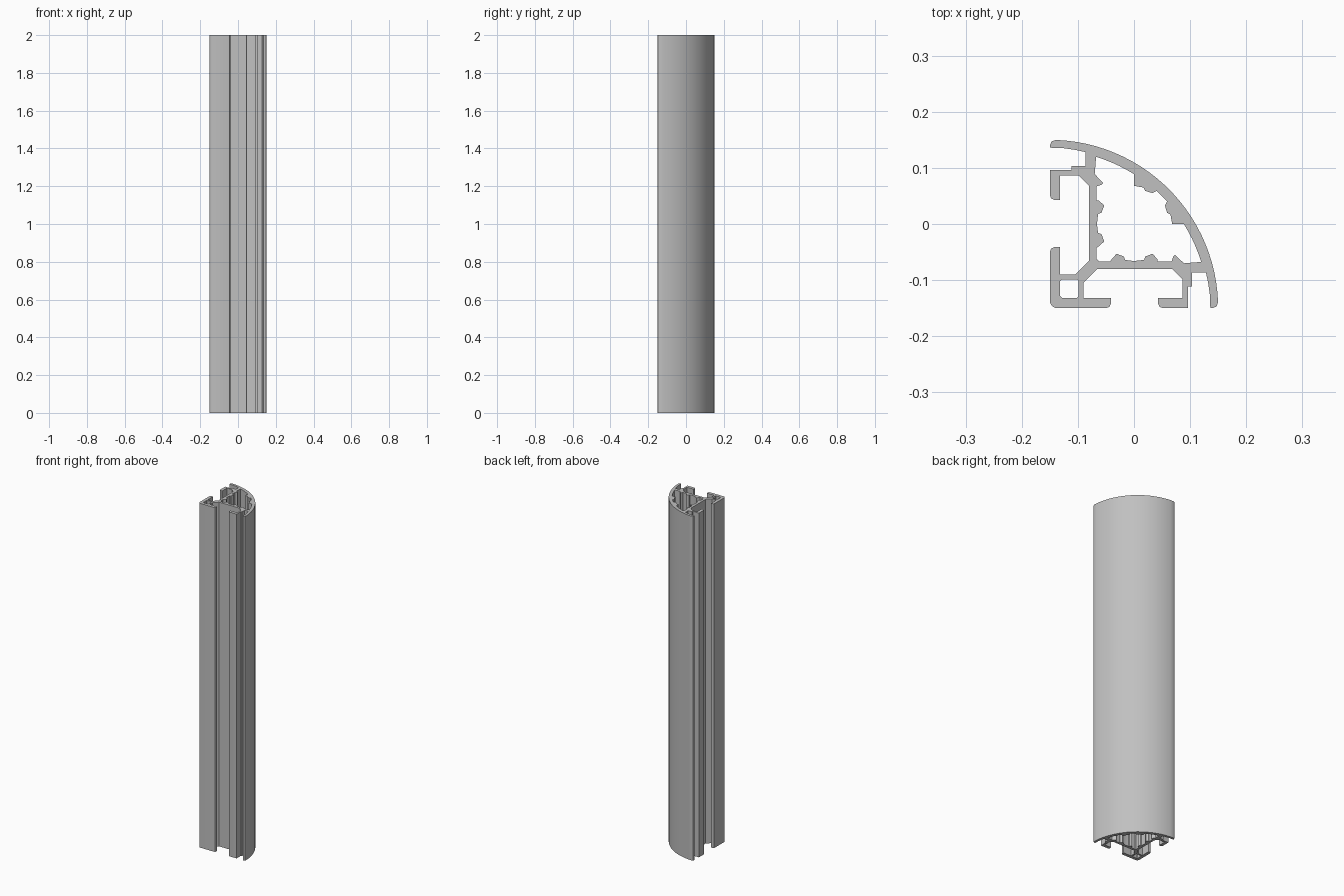
import bpy
import bmesh
import math
from mathutils import Vector

LENGTH = 2.0
UNIT = 0.001          # profile points are given in thousandths
CORNER = -150         # centre of the quarter-round outer wall
RADIUS = 300

default_cube = bpy.data.objects.get("Cube")
if default_cube:
    bpy.data.objects.remove(default_cube, do_unlink=True)


def arc(radius, start, end, steps):
    """Points on a circle around the square corner of the section."""
    points = []
    for i in range(steps + 1):
        angle = math.radians(start + (end - start) * i / steps)
        points.append((CORNER + radius * math.cos(angle),
                       CORNER + radius * math.sin(angle)))
    return points


def mirrored(half):
    """Close a half outline by reflecting it across the diagonal."""
    return half + [(y, x) for x, y in reversed(half)]


# Outer outline: curved wall, lip, slot jaws and rounded square corner
outer_half = arc(RADIUS, 47, 88, 12) + [
    (-147, 147), (-150, 140), (-150, 136), (-125, 135), (-104, 132), (-86, 128),
    (-86, 103), (-111, 103), (-111, 96), (-150, 96),
    (-150, 52), (-148, 46), (-142, 43), (-132, 43),
    (-132, 86), (-98, 86), (-80, 68),
    (-80, -65), (-105, -90), (-132, -90),
    (-132, -41), (-142, -41), (-148, -44), (-150, -50),
    (-150, -139), (-147, -145),
]

# Central chamber: thick pads on the curved wall, hooks and ribs on the flat wall
chamber_half = [
    (40, 59), (33, 55), (20, 59), (17, 65), (0, 68), (0, 89),
] + arc(282, 61, 73, 4) + [
    (-70, 89), (-55, 73), (-58, 70), (-67, 67),
    (-67, 42), (-63, 42), (-53, 33), (-58, 20), (-64, 18),
    (-66, 0), (-64, -16), (-58, -18), (-53, -31), (-63, -40), (-67, -43),
    (-67, -62),
]

# Small square channel in the corner
channel_half = [(-101, -99), (-129, -99), (-132, -102), (-132, -128)]
channel = mirrored(channel_half)

# Metal
metal = bpy.data.materials.new("grey_aluminium")
metal.use_nodes = True
colour = (0.53, 0.53, 0.53, 1.0)
metal.diffuse_color = colour
metal.node_tree.nodes["Principled BSDF"].inputs["Base Color"].default_value = colour

# Fill the section between its outlines, then extrude it upwards
bm = bmesh.new()
edges = []
for loop in (mirrored(outer_half), mirrored(chamber_half), channel):
    verts = [bm.verts.new((x * UNIT, y * UNIT, 0)) for x, y in loop]
    for a, b in zip(verts, verts[1:] + verts[:1]):
        edges.append(bm.edges.new((a, b)))
bmesh.ops.triangle_fill(bm, edges=edges, use_beauty=True, normal=Vector((0, 0, 1)))
result = bmesh.ops.extrude_face_region(bm, geom=bm.faces[:], use_keep_orig=True)
top = [g for g in result["geom"] if isinstance(g, bmesh.types.BMVert)]
bmesh.ops.translate(bm, verts=top, vec=(0, 0, LENGTH))
bmesh.ops.recalc_face_normals(bm, faces=bm.faces[:])

mesh = bpy.data.meshes.new("extruded_rail")
bm.to_mesh(mesh)
bm.free()
mesh.materials.append(metal)
rail = bpy.data.objects.new("extruded_rail", mesh)
bpy.context.collection.objects.link(rail)

# Smooth the curved wall, keep the profile corners sharp
bpy.ops.object.select_all(action="DESELECT")
rail.select_set(True)
bpy.context.view_layer.objects.active = rail
bpy.ops.object.shade_smooth_by_angle(angle=math.radians(25))
